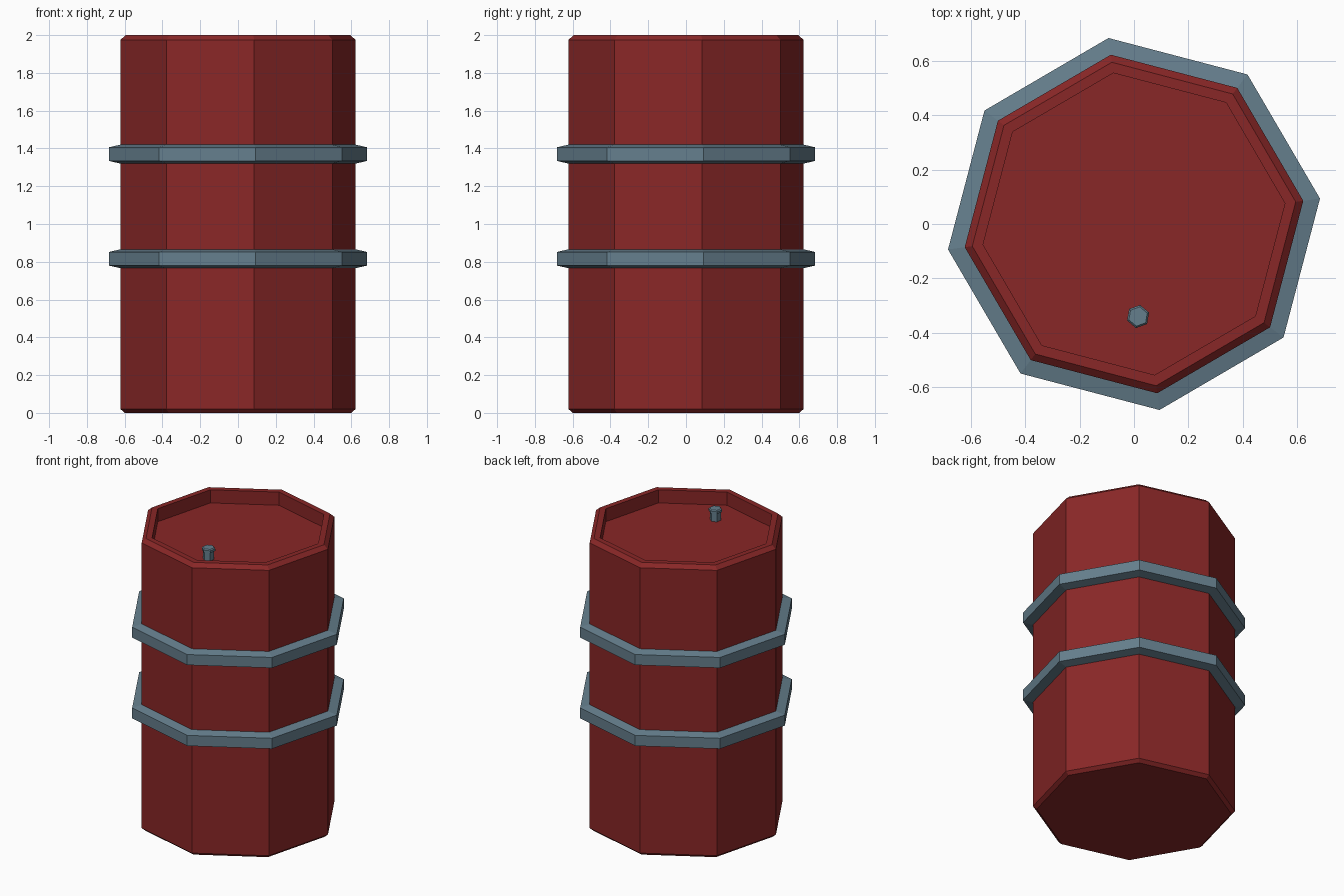
import bpy, bmesh, math

if "Cube" in bpy.data.objects:
    bpy.data.objects.remove(bpy.data.objects["Cube"])


def make_mat(name, rgb):
    m = bpy.data.materials.new(name)
    m.diffuse_color = (*rgb, 1.0)
    m.use_nodes = True
    m.node_tree.nodes["Principled BSDF"].inputs["Base Color"].default_value = m.diffuse_color
    return m


RED = make_mat("dark red paint", (0.25, 0.02, 0.02))
STEEL = make_mat("blue grey steel", (0.13, 0.21, 0.265))


def lathe(name, profile, sides, turn, mat, centre=(0, 0), closed=False):
    """Revolve (radius, z) points, listed bottom outside to top inside, with flat sides."""
    bm = bmesh.new()
    rings = []
    for r, z in profile:
        angles = [math.radians(turn) + i * math.tau / sides for i in range(sides)]
        rings.append([bm.verts.new((centre[0] + r * math.cos(a),
                                    centre[1] + r * math.sin(a), z)) for a in angles])
    pairs = list(zip(rings, rings[1:]))
    if closed:
        pairs.append((rings[-1], rings[0]))
    else:
        bm.faces.new(rings[0][::-1])
        bm.faces.new(rings[-1])
    for a, b in pairs:
        for i in range(sides):
            j = (i + 1) % sides
            bm.faces.new((a[i], a[j], b[j], b[i]))
    bmesh.ops.recalc_face_normals(bm, faces=bm.faces)
    me = bpy.data.meshes.new(name)
    bm.to_mesh(me)
    bm.free()
    me.materials.append(mat)
    ob = bpy.data.objects.new(name, me)
    bpy.context.collection.objects.link(ob)
    return ob


TURN = 7.8

# Octagonal drum with bevelled ends, flat rim and recessed lid
lathe("barrel_body", [(0.605, 0), (0.628, 0.02), (0.628, 1.975), (0.60, 2.0),
                      (0.56, 2.0), (0.56, 1.91)], 8, TURN, RED)

# Two bands around the drum
for label, z in (("lower", 0.816), ("upper", 1.37)):
    lathe(label + "_band", [(0.61, z - 0.05), (0.628, z - 0.05), (0.69, z - 0.036),
                            (0.69, z + 0.036), (0.628, z + 0.05), (0.61, z + 0.05)],
          8, TURN, STEEL, closed=True)

# Filler plug standing on the lid: narrow stem, wider bevelled cap
lathe("filler_plug", [(0.035, 1.90), (0.035, 1.965), (0.043, 1.968), (0.043, 1.983),
                      (0.036, 1.99)], 6, 20, STEEL, centre=(0.015, -0.34))
